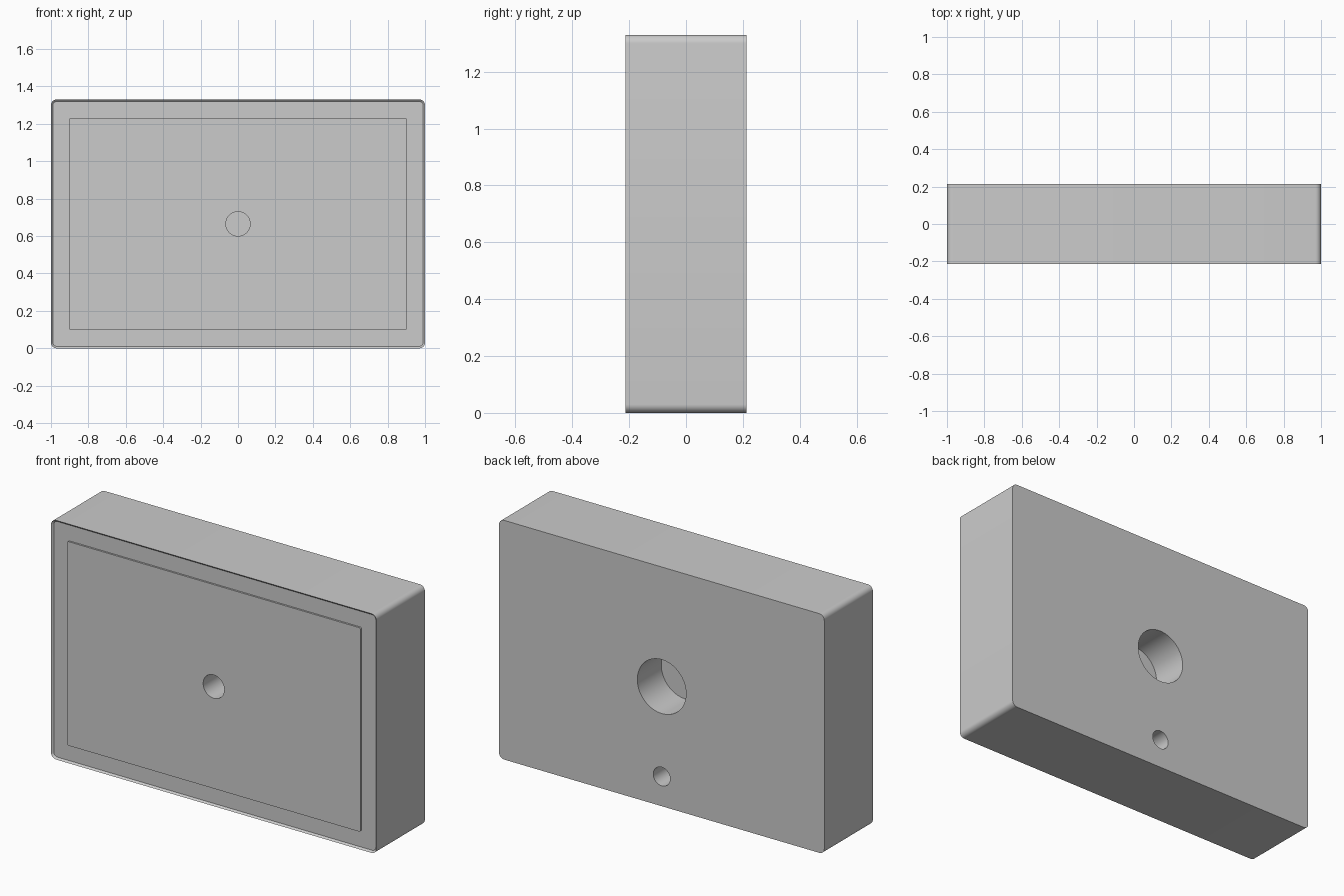
import bpy, bmesh
from math import cos, sin, pi

if "Cube" in bpy.data.objects:
    bpy.data.objects.remove(bpy.data.objects["Cube"])

W, H, D = 1.0, 1.33, 0.2135      # half width, height, half depth
SEG = 8


def rounded_loop(bm, y, inset, r):
    """Ring of vertices: a rounded rectangle in the xz plane at depth y."""
    hx, hz = W - inset - r, H / 2 - inset - r
    ring = []
    for k, (sx, sz) in enumerate([(1, 1), (-1, 1), (-1, -1), (1, -1)]):
        for i in range(SEG + 1):
            a = (k + i / SEG) * pi / 2
            ring.append(bm.verts.new((sx * hx + r * cos(a), y,
                                      H / 2 + sz * hz + r * sin(a))))
    return ring


# Body: back face, sides, thin sloped front rim, slightly raised front panel
bm = bmesh.new()
rings = [rounded_loop(bm, *p) for p in [
    (D, 0, 0.03), (-D, 0, 0.03), (-D + 0.01, 0.01, 0.022),
    (-D + 0.01, 0.098, 0.008), (-D, 0.098, 0.008)]]
for a, b in zip(rings, rings[1:]):
    n = len(a)
    for i in range(n):
        j = (i + 1) % n
        bm.faces.new((a[i], a[j], b[j], b[i]))
bm.faces.new(rings[0])
bm.faces.new(rings[-1])
bmesh.ops.recalc_face_normals(bm, faces=bm.faces)
mesh = bpy.data.meshes.new("body")
bm.to_mesh(mesh)
bm.free()
body = bpy.data.objects.new("body", mesh)
bpy.context.collection.objects.link(body)
bpy.context.view_layer.objects.active = body


def drill(name, z, r, y0, y1):
    """Cut a blind round hole along y."""
    bpy.ops.mesh.primitive_cylinder_add(vertices=64, radius=r, depth=y1 - y0,
                                        location=(0, (y0 + y1) / 2, z),
                                        rotation=(pi / 2, 0, 0))
    cutter = bpy.context.object
    cutter.name = name
    cutter.hide_render = True
    mod = body.modifiers.new(name, 'BOOLEAN')
    mod.operation, mod.solver, mod.object = 'DIFFERENCE', 'EXACT', cutter
    bpy.context.view_layer.objects.active = body
    bpy.ops.object.modifier_apply(modifier=name)
    bpy.data.objects.remove(cutter)


# Holes: small one in front, large and small ones in the back
drill("front_hole_cutter", H / 2, 0.065, -0.4, -0.01)
drill("back_hole_cutter", H / 2, 0.15, 0.003, 0.4)
drill("back_small_hole_cutter", 0.165, 0.052, 0.003, 0.4)

bpy.ops.object.select_all(action='DESELECT')
body.select_set(True)
bpy.context.view_layer.objects.active = body
bpy.ops.object.shade_smooth_by_angle(angle=0.52)
